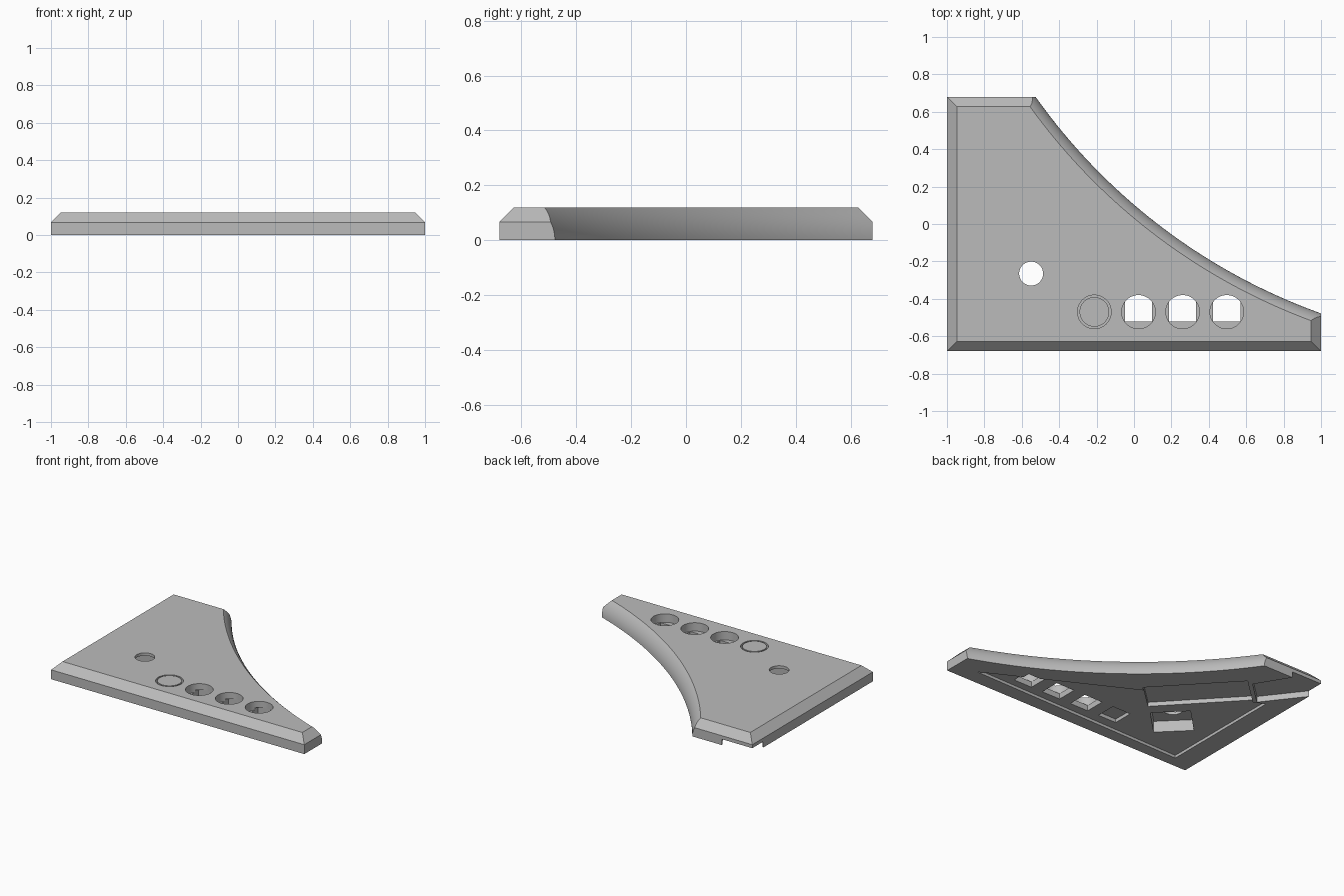
import bpy, bmesh
from math import cos, sin, pi, sqrt, radians

if "Cube" in bpy.data.objects:
    bpy.data.objects.remove(bpy.data.objects["Cube"], do_unlink=True)

grey = bpy.data.materials.new("plain_grey")
GREY = (0.5, 0.5, 0.5, 1)
grey.use_nodes = True
grey.diffuse_color = GREY
grey.node_tree.nodes["Principled BSDF"].inputs["Base Color"].default_value = GREY

TOP = 0.12          # plate thickness
HALF_DEPTH = 0.68


def finish(name, bm):
    bmesh.ops.recalc_face_normals(bm, faces=bm.faces)
    mesh = bpy.data.meshes.new(name)
    bm.to_mesh(mesh)
    bm.free()
    mesh.materials.append(grey)
    obj = bpy.data.objects.new(name, mesh)
    bpy.context.collection.objects.link(obj)
    return obj


def loft(name, rings):
    """Closed solid through matching rings of points."""
    bm = bmesh.new()
    loops = [[bm.verts.new(p) for p in ring] for ring in rings]
    n = len(loops[0])
    for low, high in zip(loops, loops[1:]):
        for i in range(n):
            j = (i + 1) % n
            bm.faces.new((low[i], low[j], high[j], high[i]))
    bm.faces.new(loops[0][::-1])
    bm.faces.new(loops[-1])
    return finish(name, bm)


def prism(name, outline, z0, z1):
    return loft(name, [[(x, y, z) for x, y in outline] for z in (z0, z1)])


def circle(cx, cy, r, n=48):
    return [(cx + r * cos(2 * pi * i / n), cy + r * sin(2 * pi * i / n)) for i in range(n)]


def rectangle(cx, cy, w, h, angle=0):
    c, s = cos(radians(angle)), sin(radians(angle))
    corners = ((-w, -h), (w, -h), (w, h), (-w, h))
    return [(cx + (x * c - y * s) / 2, cy + (x * s + y * c) / 2) for x, y in corners]


def activate(obj):
    bpy.ops.object.select_all(action='DESELECT')
    obj.select_set(True)
    bpy.context.view_layer.objects.active = obj


def cut(target, cutter):
    activate(target)
    mod = target.modifiers.new("cut", 'BOOLEAN')
    mod.operation = 'DIFFERENCE'
    mod.solver = 'EXACT'
    mod.object = cutter
    bpy.ops.object.modifier_apply(modifier=mod.name)
    bpy.data.objects.remove(cutter, do_unlink=True)


# Plate with chamfered upper edges
bm = bmesh.new()
bmesh.ops.create_cube(bm, size=1)
for v in bm.verts:
    v.co = (v.co.x * 2, v.co.y * 2 * HALF_DEPTH, (v.co.z + 0.5) * TOP)
upper = [e for e in bm.edges if all(v.co.z > TOP / 2 for v in e.verts)]
bmesh.ops.bevel(bm, geom=upper, offset=0.053, segments=1, affect='EDGES')
plate = finish("plate", bm)

# Concave side: a wide flared disc scoops out the corner and rounds the edge
SCOOP, ROUND = 3.19, 0.16
heights = [-0.05] + [0.014 * i for i in range(11)]
radii = [SCOOP + ROUND - sqrt(ROUND ** 2 - max(z, 0) ** 2) for z in heights]
cut(plate, loft("scoop_cutter", [[(x, y, z) for x, y in circle(2.076, 2.525, r, 400)]
                                 for z, r in zip(heights, radii)]))

# Underside: shallow triangular recess, tilted pocket, corner channel
triangle = [(-0.85, -0.6), (0.84, -0.57), (-0.85, 0.31)]
channel = [(-0.79, 0.29), (-1.03, 0.6), (-1.03, 0.71), (-0.78, 0.71), (-0.62, 0.45)]
cut(plate, prism("recess_cutter", triangle, -0.05, 0.02))
cut(plate, prism("pocket_cutter", rectangle(-0.44, 0.115, 0.68, 0.28, 133), -0.05, 0.05))
cut(plate, prism("channel_cutter", channel, -0.05, 0.042))

# Small round hole above a deep tilted pocket
cut(plate, prism("deep_pocket_cutter", rectangle(-0.555, -0.28, 0.26, 0.25, 135), -0.05, 0.1))
cut(plate, prism("hole_cutter", circle(-0.55, -0.265, 0.064), 0.08, 0.2))

# Row of round wells with square openings below; the first stays closed
for i in range(4):
    x, y = -0.212 + 0.236 * i, -0.47
    closed = i == 0
    cut(plate, prism("well_cutter", circle(x, y, 0.09), 0.06, 0.2))
    cut(plate, prism("square_cutter", rectangle(x, y + 0.02, 0.145, 0.145), -0.05,
                     0.045 if closed else 0.075))
    if closed:
        plug = prism("well_plug", circle(x, y, 0.079), 0.055, TOP)

for obj in (plate, plug):
    activate(obj)
    bpy.ops.object.shade_smooth_by_angle(angle=radians(25))
